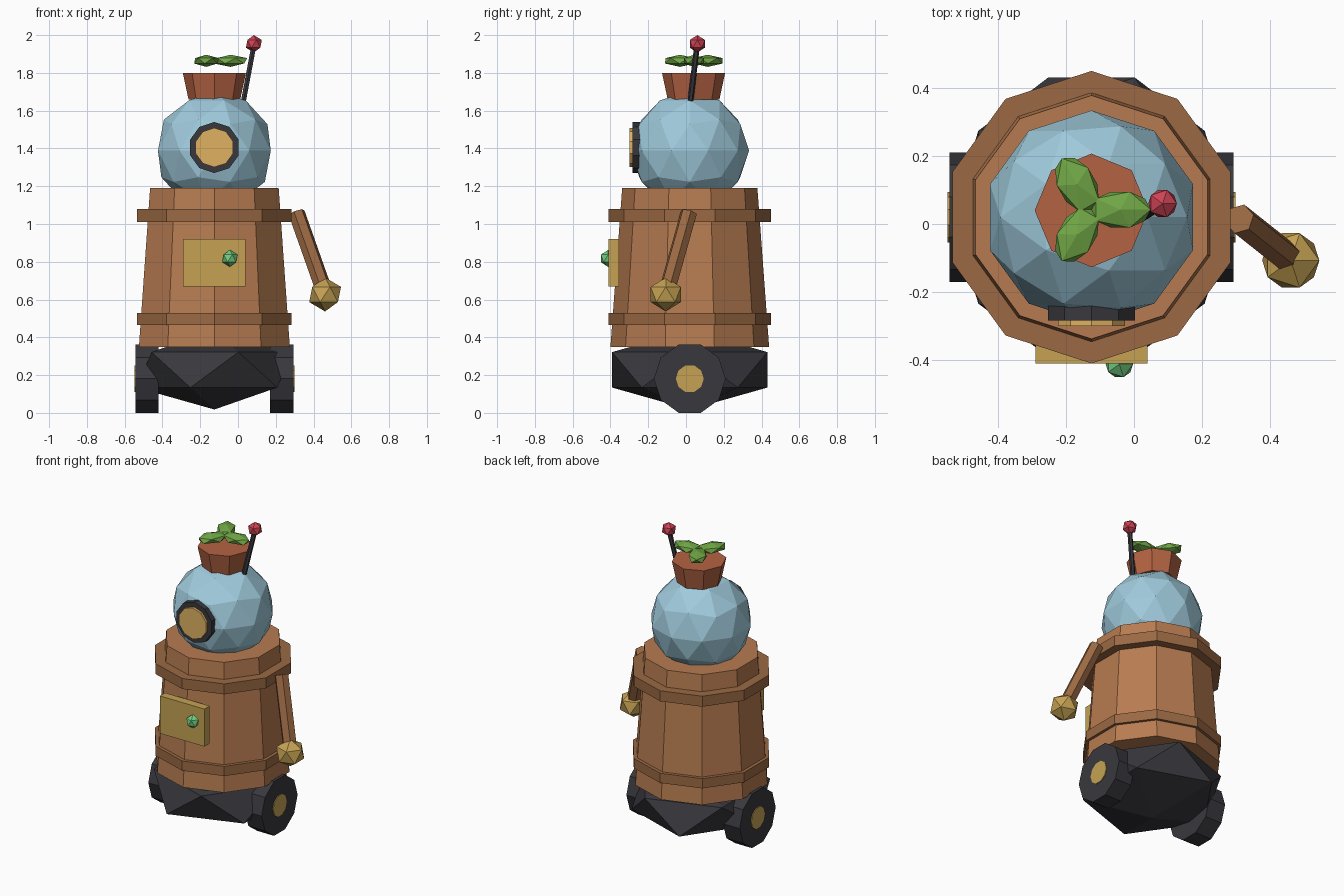
import bpy, bmesh, math
from mathutils import Vector, Matrix

if "Cube" in bpy.data.objects:
    bpy.data.objects.remove(bpy.data.objects["Cube"])

CX, CY = -0.125, 0.02  # vertical axis of the body


def material(name, rgb):
    m = bpy.data.materials.new(name)
    m.diffuse_color = tuple(c ** 2.2 for c in rgb) + (1,)
    m.use_nodes = True
    m.node_tree.nodes["Principled BSDF"].inputs["Base Color"].default_value = m.diffuse_color
    return m


WOOD = material("wood", (0.71, 0.48, 0.32))
HOOP = material("dark_wood", (0.60, 0.41, 0.27))
DARK = material("dark_metal", (0.23, 0.23, 0.25))
BRASS = material("brass", (0.77, 0.63, 0.33))
LENS = material("lens", (0.87, 0.69, 0.38))
BLUE = material("blue_metal", (0.62, 0.79, 0.86))
CLAY = material("clay", (0.70, 0.39, 0.27))
LEAF = material("leaf", (0.44, 0.65, 0.28))
RED = material("red", (0.80, 0.27, 0.33))
LAMP = material("green_lamp", (0.45, 0.80, 0.50))


def finish(name, bm, mat):
    mesh = bpy.data.meshes.new(name)
    bm.to_mesh(mesh)
    bm.free()
    mesh.materials.append(mat)
    ob = bpy.data.objects.new(name, mesh)
    bpy.context.collection.objects.link(ob)
    return ob


def rod(name, start, end, r1, r2, sides, mat, spin=0):
    """Cylinder or cone between two points."""
    a, b = Vector(start), Vector(end)
    d = b - a
    if abs(d.x) + abs(d.y) < 1e-6:
        rot = Matrix.Identity(4)
    else:
        rot = Vector((0, 0, 1)).rotation_difference(d).to_matrix().to_4x4()
    m = Matrix.Translation((a + b) / 2) @ rot @ Matrix.Rotation(math.radians(spin), 4, 'Z')
    bm = bmesh.new()
    bmesh.ops.create_cone(bm, cap_ends=True, segments=sides, radius1=r1,
                          radius2=r2, depth=d.length, matrix=m)
    return finish(name, bm, mat)


def ball(name, center, size, subdiv, mat, turn=0):
    """Faceted ball, stretched by size and turned about z."""
    m = (Matrix.Translation(center) @ Matrix.Rotation(math.radians(turn), 4, 'Z')
         @ Matrix.Diagonal((*size, 1)))
    bm = bmesh.new()
    bmesh.ops.create_icosphere(bm, subdivisions=subdiv, radius=1, matrix=m)
    return finish(name, bm, mat)


# barrel body with two hoops
rod("barrel_body", (CX, CY, 0.35), (CX, CY, 1.19), 0.42, 0.358, 10, WOOD)
for name, z0, z1 in (("lower_hoop", 0.465, 0.53), ("upper_hoop", 1.01, 1.08)):
    rod(name, (CX, CY, z0), (CX, CY, z1), 0.43, 0.43, 10, HOOP)

# undercarriage and wheels
ball("undercarriage", (CX, CY, 0.228), (0.46, 0.483, 0.21), 1, DARK)
for side, s in (("left", -1), ("right", 1)):
    rod(side + "_wheel", (CX + s * 0.295, CY, 0.181), (CX + s * 0.418, CY, 0.181),
        0.19, 0.19, 10, DARK)
    rod(side + "_hub", (CX + s * 0.36, CY, 0.181), (CX + s * 0.423, CY, 0.181),
        0.074, 0.074, 10, BRASS)

# front panel with lamp
bm = bmesh.new()
bmesh.ops.create_cube(bm, size=1, matrix=Matrix.Translation((CX, -0.383, 0.795))
                      @ Matrix.Diagonal((0.33, 0.055, 0.25, 1)))
finish("front_panel", bm, BRASS)
ball("panel_lamp", (-0.043, -0.412, 0.818), (0.045, 0.045, 0.045), 1, LAMP)

# head and eye
ball("head", (CX, CY, 1.388), (0.314, 0.314, 0.314), 2, BLUE)
rod("eye_rim", (CX, -0.19, 1.405), (CX, -0.284, 1.405), 0.135, 0.135, 10, DARK)
rod("eye_lens", (CX, -0.24, 1.405), (CX, -0.30, 1.405), 0.104, 0.104, 10, LENS)

# flower pot with three leaves
rod("flower_pot", (CX, 0.04, 1.66), (CX, 0.04, 1.80), 0.137, 0.167, 8, CLAY)
for i in range(3):
    a = math.radians(120 * i)
    ball(f"leaf_{i + 1}", (CX + 0.085 * math.cos(a), 0.042 + 0.085 * math.sin(a), 1.864),
         (0.1, 0.062, 0.032), 1, LEAF, 120 * i)

# antenna
rod("antenna_rod", (0.023, 0.02, 1.62), (0.083, 0.058, 1.94), 0.015, 0.015, 6, DARK)
ball("antenna_tip", (0.084, 0.06, 1.954), (0.047, 0.047, 0.046), 1, RED)

# single arm with round hand
rod("arm", (0.31, 0.015, 1.06), (0.455, -0.1, 0.65), 0.045, 0.045, 6, HOOP)
ball("hand", (0.461, -0.107, 0.627), (0.094, 0.094, 0.09), 1, BRASS)
